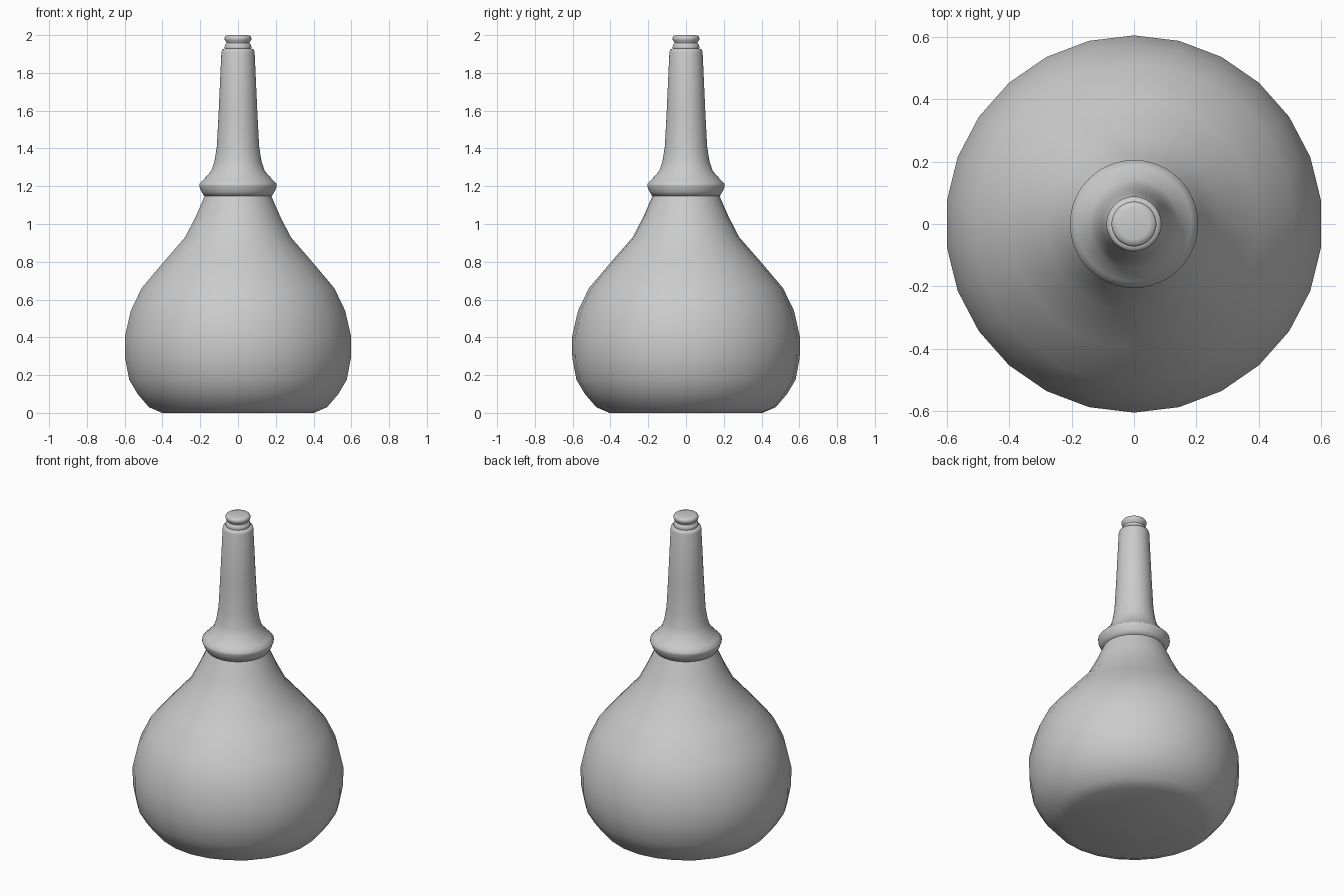
import bpy, bmesh
from math import cos, sin, pi

if "Cube" in bpy.data.objects:
    bpy.data.objects.remove(bpy.data.objects["Cube"])


def lathe(name, profile, sides, angle):
    """Spin a (radius, z) profile around z and close both ends."""
    bm = bmesh.new()
    rings = []
    for r, z in profile:
        rings.append([bm.verts.new((r * cos(pi / 2 + 2 * pi * i / sides),
                                    r * sin(pi / 2 + 2 * pi * i / sides), z))
                      for i in range(sides)])
    for a, b in zip(rings, rings[1:]):
        for i in range(sides):
            j = (i + 1) % sides
            bm.faces.new((a[i], a[j], b[j], b[i]))
    bm.faces.new(rings[0][::-1])
    bm.faces.new(rings[-1])
    mesh = bpy.data.meshes.new(name)
    bm.to_mesh(mesh)
    bm.free()
    ob = bpy.data.objects.new(name, mesh)
    bpy.context.collection.objects.link(ob)
    bpy.ops.object.select_all(action='DESELECT')
    ob.select_set(True)
    bpy.context.view_layer.objects.active = ob
    bpy.ops.object.shade_smooth_by_angle(angle=angle)
    return ob


# Squeezable bulb, 26 sided
lathe("bulb", [(0.405, 0), (0.475, 0.03), (0.535, 0.10), (0.58, 0.175),
               (0.602, 0.29), (0.604, 0.40), (0.572, 0.54), (0.514, 0.66),
               (0.40, 0.795), (0.282, 0.93), (0.225, 1.04), (0.178, 1.147)],
      26, pi / 3)

# Flared collar and tapering nozzle
lathe("nozzle", [(0.178, 1.147), (0.193, 1.17), (0.205, 1.20), (0.205, 1.213),
                 (0.185, 1.232), (0.142, 1.28), (0.125, 1.33), (0.112, 1.41),
                 (0.102, 1.60), (0.088, 1.91), (0.084, 1.924), (0.072, 1.928)],
      48, pi / 3)

# Ridged tip
lathe("tip", [(0.068, 1.92), (0.071, 1.935), (0.069, 1.948), (0.060, 1.957),
              (0.062, 1.964), (0.070, 1.973), (0.072, 1.985), (0.066, 1.996),
              (0.050, 2.0)],
      48, pi / 3)
